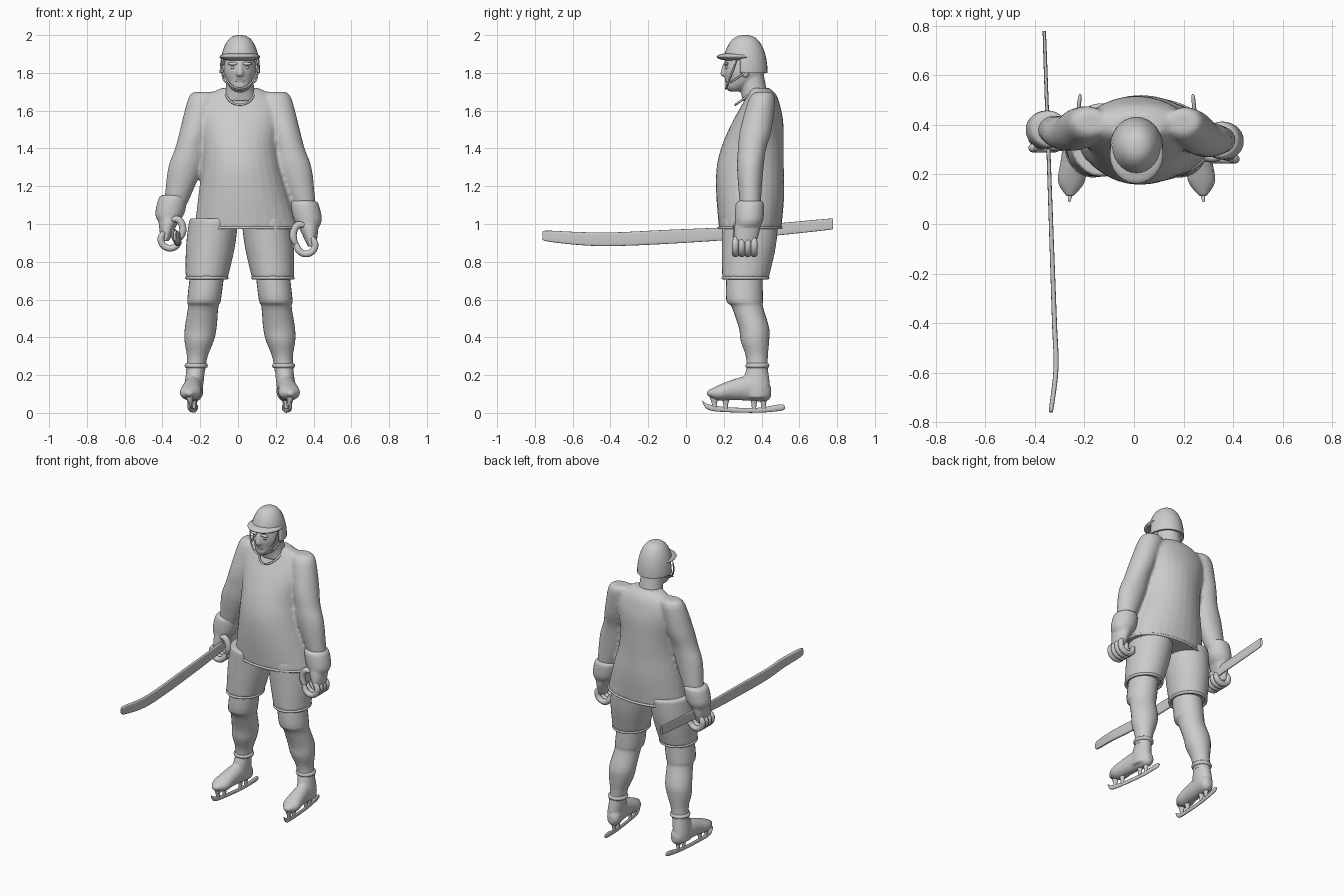
import bpy, bmesh, math
from mathutils import Vector

cube = bpy.data.objects.get("Cube")
if cube:
    bpy.data.objects.remove(cube)

grey = bpy.data.materials.new("plain_grey")
grey.use_nodes = True
grey.diffuse_color = (0.6, 0.6, 0.6, 1)
grey.node_tree.nodes["Principled BSDF"].inputs["Base Color"].default_value = grey.diffuse_color

CENTRE = 0.01
SIDES = (("right", -1), ("left", 1))


def finish(name, data):
    data.materials.append(grey)
    ob = bpy.data.objects.new(name, data)
    bpy.context.collection.objects.link(ob)
    return ob


def mesh_object(name, bm):
    bmesh.ops.recalc_face_normals(bm, faces=bm.faces)
    mesh = bpy.data.meshes.new(name)
    bm.to_mesh(mesh)
    bm.free()
    mesh.shade_smooth()
    mesh.set_sharp_from_angle(angle=math.radians(50))
    return finish(name, mesh)


def spline(rows, steps):
    # Catmull-Rom curve through the rows
    padded = [rows[0], *rows, rows[-1]]
    result = []
    for before, start, end, after in zip(padded, padded[1:], padded[2:], padded[3:]):
        for step in range(steps):
            t = step / steps
            result.append([q + t * (r - p + t * (2 * p - 5 * q + 4 * r - s + t * (3 * q - p - 3 * r + s))) / 2
                           for p, q, r, s in zip(before, start, end, after)])
    return result + [rows[-1]]


def add_loft(bm, rows, axis, power, sides, steps):
    # Each row is a centre x, y, z with a width radius and a second radius
    across = Vector((1, 0, 0))
    along = Vector((0, 1, 0)) if axis == "z" else Vector((0, 0, 1))
    rings = []
    for *centre, wide, deep in spline(rows, steps):
        ring = []
        for k in range(sides):
            angle = math.tau * k / sides
            c, s = math.cos(angle), math.sin(angle)
            u = wide * math.copysign(abs(c) ** power, c)
            v = deep * math.copysign(abs(s) ** power, s)
            ring.append(bm.verts.new(Vector(centre) + across * u + along * v))
        rings.append(ring)
    for low, high in zip(rings, rings[1:]):
        for k in range(sides):
            bm.faces.new((low[k - 1], low[k], high[k], high[k - 1]))
    bm.faces.new(rings[0])
    bm.faces.new(rings[-1])


def build(name, *lofts, voxel=0, power=1, sides=28, steps=4):
    # One object from several lofts, optionally fused into one soft skin
    bm = bmesh.new()
    for axis, rows in lofts:
        add_loft(bm, rows, axis, power, sides, steps)
    ob = mesh_object(name, bm)
    if voxel:
        fuse = ob.modifiers.new("fuse", "REMESH")
        fuse.mode, fuse.voxel_size, fuse.use_smooth_shade = "VOXEL", voxel, True
        soften = ob.modifiers.new("soften", "SMOOTH")
        soften.iterations, soften.factor = 4, 0.5
    return ob


def upright(rows, x_at):
    # Rows of height, depth position and two radii; x follows the height
    return "z", [(x_at(z), y, z, wide, deep) for z, y, wide, deep in rows]


def lengthwise(rows, x_at):
    # Rows of y, height and two radii; x follows y
    return "y", [(x_at(y), y, z, wide, tall) for y, z, wide, tall in rows]


def tube(name, points, radius, cyclic=False):
    curve = bpy.data.curves.new(name, "CURVE")
    curve.dimensions, curve.bevel_depth, curve.bevel_resolution = "3D", radius, 3
    curve.resolution_u, curve.use_fill_caps = 6, True
    line = curve.splines.new("NURBS")
    line.points.add(len(points) - 1)
    for point, place in zip(line.points, points):
        point.co = (*place, 1)
    if not cyclic:
        line.points[0].radius = line.points[-1].radius = 0.6
    line.use_cyclic_u, line.use_endpoint_u, line.order_u = cyclic, not cyclic, 3
    return finish(name, curve)


def arc(start, end, count):
    angles = [math.radians(start + (end - start) * k / count) for k in range(count + 1)]
    return [(math.cos(angle), math.sin(angle)) for angle in angles]


def hem(name, x, y, z, wide, deep, radius):
    ring = arc(0, 360, 24)[:-1]
    tube(name, [(x + wide * c, y + deep * s, z) for c, s in ring], radius, cyclic=True)


def ball(name, place, size):
    bm = bmesh.new()
    bmesh.ops.create_uvsphere(bm, u_segments=24, v_segments=14, radius=1)
    bmesh.ops.scale(bm, vec=size, verts=bm.verts)
    bmesh.ops.translate(bm, vec=place, verts=bm.verts)
    return mesh_object(name, bm)


# Jersey: trunk and both sleeves in one skin
def trunk_x(z):
    return CENTRE + 0.08 * max(0, 1.4 - z)


def sleeve(side):
    def x_at(z):
        return CENTRE + side * (0.185 + 0.26 * (1.7 - z))

    rows = []
    for z, wide, deep in ((1.7, .06, .04), (1.66, .08, .07), (1.5, .08, .084),
                          (1.4, .08, .075), (1.29, .09, .07), (1.1, .06, .055)):
        y = max(0.34, 0.34 + 0.2 * (z - 1.35))
        if side < 0:
            y += 0.07 * (1.7 - z)
        rows.append((z, y, wide, deep))
    return upright(rows, x_at)


trunk = [(.975, .34, .275, .165), (1.15, .34, .24, .18), (1.3, .34, .21, .178), (1.42, .355, .2, .163),
         (1.54, .38, .215, .135), (1.62, .395, .215, .105), (1.68, .4, .17, .08), (1.72, .39, .1, .055)]
build("jersey", upright(trunk, trunk_x), sleeve(-1), sleeve(1), voxel=0.011)
hem("jersey_hem", trunk_x(1), .34, .98, .274, .165, .008)
tube("collar", [(CENTRE + .08 * c, .37 - .11 * s, 1.71 - .08 * s) for c, s in arc(0, 180, 8)], .006)


# Legs, shorts, boots and skates
def leg_x(side):
    return lambda z: CENTRE + side * (0.175 + 0.12 * (0.72 - z))


def foot_x(side):
    return lambda y: CENTRE + side * (0.24 + 0.1 * (0.4 - y))


short = [(1.03, .34, .13, .15), (.88, .333, .13, .143), (.715, .315, .112, .124)]
build("shorts", *(upright(short, leg_x(side)) for _, side in SIDES), voxel=0.01)

leg = [(.75, .31, .09, .095), (.6, .31, .089, .097), (.56, .325, .08, .083), (.45, .36, .084, .08),
       (.38, .365, .077, .075), (.3, .375, .055, .058), (.22, .378, .05, .055)]
ankle = [(.25, .378, .048, .053), (.14, .37, .05, .075), (.08, .375, .042, .06)]
foot = [(.45, .11, .018, .025), (.42, .115, .044, .055), (.33, .13, .048, .065), (.25, .122, .052, .055),
        (.17, .106, .055, .04), (.112, .104, .015, .012)]
blade = [(.525, .028, .003, .006), (.5, .028, .008, .017), (.38, .014, .007, .013), (.22, .017, .007, .013),
         (.12, .03, .009, .015), (.088, .06, .003, .006)]

for word, side in SIDES:
    along_leg, along_foot = leg_x(side), foot_x(side)
    hem(word + "_shorts_hem", along_leg(.72), .315, .715, .107, .119, .009)
    build(word + "_leg", upright(leg, along_leg))
    build(word + "_boot", upright(ankle, along_leg), lengthwise(foot, along_foot), voxel=0.007)
    hem(word + "_boot_cuff", along_leg(.25), .378, .25, .048, .05, .014)
    build(word + "_skate_blade", lengthwise(blade, along_foot), sides=16)
    for number, y in enumerate((.41, .36, .21, .15), 1):
        post = [(.02, y, .009, .012), (.05, y, .012, .014), (.085, y, .02, .026)]
        build(f"{word}_skate_post_{number}", upright(post, lambda z: along_foot(y)), sides=14)

# Gloves: flared cuff, palm, curled fingers and thumb
cuff = [(1.135, .34, .05, .05), (1.12, .338, .075, .074), (1.04, .335, .078, .076), (1.0, .33, .06, .066)]
palm = [(1.03, .33, .062, .068), (.97, .322, .046, .068), (.89, .31, .022, .055)]
for word, side in SIDES:
    raised, back = (.02, .045) if side < 0 else (-.01, 0)

    def hand(rows, drift):
        moved = [(z + raised, y + back, wide, deep) for z, y, wide, deep in rows]
        return upright(moved, lambda z: side * (.36 + drift * (1.06 - z)))

    build(word + "_glove", hand(cuff, .2), hand(palm, .18), voxel=0.007)
    for finger in range(4):
        y = .262 + .033 * finger + back
        curl = [(side * (.36 + .05 * c), y, .9 + raised + .05 * s) for c, s in arc(50, -190, 8)]
        tube(f"{word}_finger_{finger + 1}", curl, .0185)
    thumb = [(side * (.33 - .04 * c), .27 + back, .95 + raised + .06 * s) for c, s in arc(120, -60, 5)]
    tube(word + "_thumb", thumb, .02)


# Head and neck
def middle(_):
    return CENTRE


skull = [(1.702, .255, .028, .026), (1.722, .272, .052, .062), (1.76, .3, .074, .092),
         (1.82, .31, .086, .11), (1.93, .31, .07, .09)]
neck = [(1.65, .375, .1, .075), (1.7, .36, .077, .07), (1.83, .335, .07, .07)]
nose = [(1.85, .21, .012, .014), (1.795, .203, .021, .021), (1.78, .208, .014, .01)]
build("head", upright(skull, middle), upright(neck, middle), upright(nose, middle), voxel=0.006)
ball("mouth", (CENTRE, .218, 1.757), (.028, .012, .009))
ball("chin", (CENTRE, .232, 1.727), (.032, .022, .018))
for word, side in SIDES:
    eye_x = CENTRE + side * .035
    ball(word + "_brow", (eye_x, .213, 1.848), (.03, .012, .009))
    ball(word + "_eye", (eye_x, .22, 1.828), (.015, .012, .008))
    ball(word + "_ear", (CENTRE + side * .087, .315, 1.81), (.012, .022, .034))

# Helmet shell with the face opening removed, peak and straps
dome = [(1.8 + .2 * s, .312, .002 + .105 * c ** .8, .002 + .118 * c ** .8) for c, s in arc(0, 89, 12)]
shell = build("helmet", upright(dome, middle), steps=2)
bm = bmesh.new()
bm.from_mesh(shell.data)
opening = []
for face in bm.faces:
    spot = face.calc_center_median()
    if spot.z < 1.801 or (spot.y < .285 and spot.z < 1.87):
        opening.append(face)
bmesh.ops.delete(bm, geom=opening, context="FACES")
bm.to_mesh(shell.data)
bm.free()
shell.modifiers.new("thickness", "SOLIDIFY").thickness = 0.012
ball("helmet_peak", (CENTRE, .28, 1.885), (.108, .118, .024))
tube("chin_strap", [(CENTRE + .1 * c, .27 - .06 * s, 1.87 - .155 * s) for c, s in arc(0, 180, 12)], .005)
for word, side in SIDES:
    strap = [(CENTRE + side * (.075 + .02 * c), .345 - .11 * s, 1.82 - .07 * s) for c, s in arc(0, 90, 4)]
    tube(word + "_rear_strap", strap, .005)


# Stick: flat shaft with a hooked blade
def stick_x(y):
    return -0.335 - 0.035 * y - 0.15 * max(0, -0.58 - y)


stick = [(.76, 1, .005, .024), (.74, .997, .007, .03), (.3, .955, .008, .033), (-.1, .932, .009, .037),
         (-.4, .919, .01, .036), (-.58, .924, .01, .034), (-.74, .937, .009, .028), (-.76, .939, .005, .014)]
build("stick", lengthwise(stick, stick_x), power=0.5, sides=24, steps=5)
